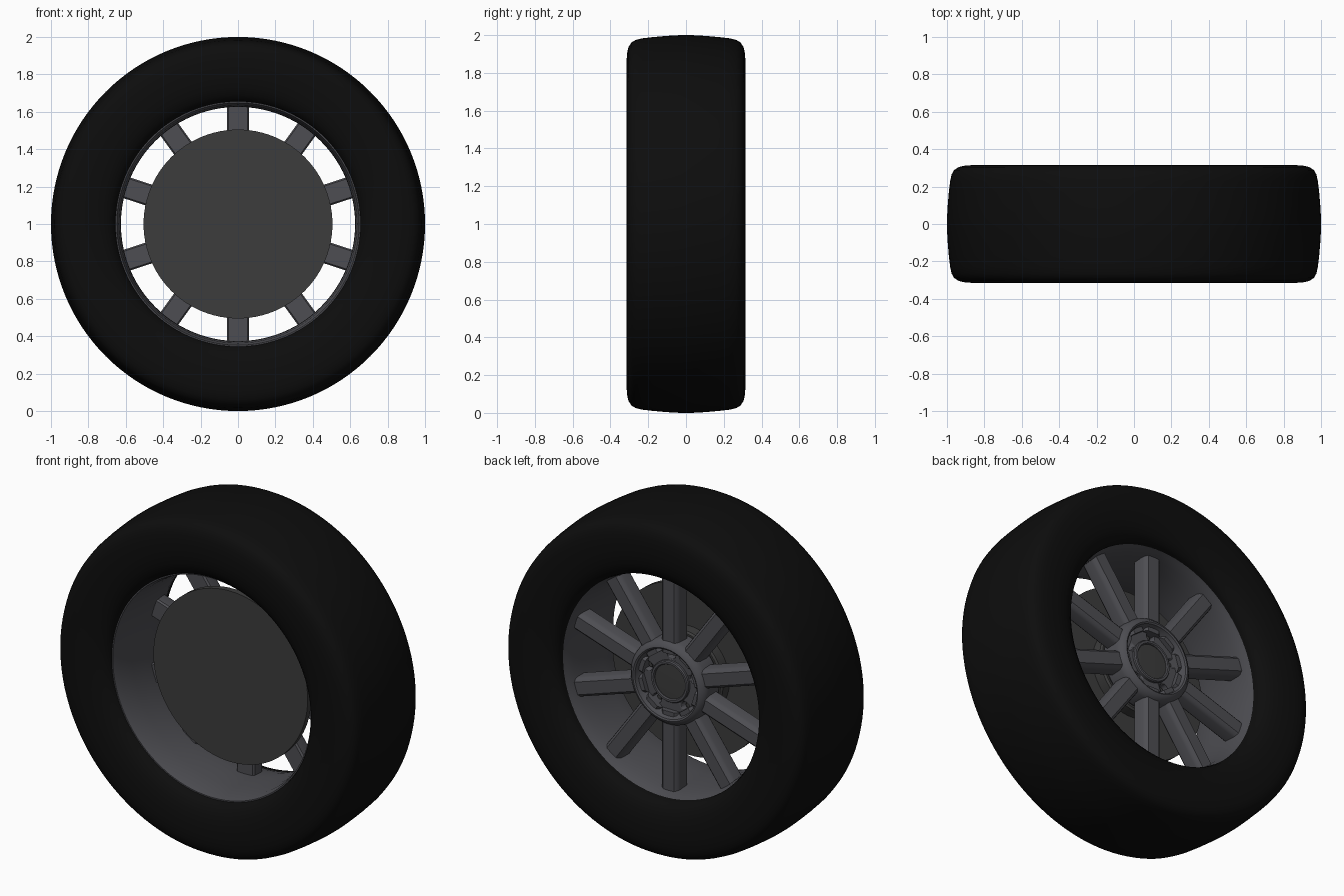
import bpy, bmesh, math
from mathutils import Matrix, Vector

if "Cube" in bpy.data.objects:
    bpy.data.objects.remove(bpy.data.objects["Cube"])

CENTRE = Vector((0, 0, 1))


def material(name, rgb):
    m = bpy.data.materials.new(name)
    m.diffuse_color = (*rgb, 1)
    m.use_nodes = True
    m.node_tree.nodes["Principled BSDF"].inputs["Base Color"].default_value = m.diffuse_color
    return m


RUBBER = material("rubber", (0.004, 0.004, 0.004))
ALLOY = material("alloy", (0.075, 0.075, 0.085))
STEEL = material("dark_steel", (0.045, 0.045, 0.045))


def finish(name, bm, mat, angle=35):
    bmesh.ops.remove_doubles(bm, verts=bm.verts, dist=1e-5)
    bmesh.ops.recalc_face_normals(bm, faces=bm.faces)
    mesh = bpy.data.meshes.new(name)
    bm.to_mesh(mesh)
    bm.free()
    ob = bpy.data.objects.new(name, mesh)
    bpy.context.collection.objects.link(ob)
    mesh.materials.append(mat)
    bpy.ops.object.select_all(action='DESELECT')
    ob.select_set(True)
    bpy.context.view_layer.objects.active = ob
    bpy.ops.object.shade_smooth_by_angle(angle=math.radians(angle))
    return ob


def lathe(bm, profile, steps=96, offset=(0, 0), closed=False):
    """Spin (radius, y) points round the y axis through the wheel centre."""
    pts = [Vector((r + 0.0, y, 0)) for r, y in profile]
    if closed:
        pts.append(pts[0].copy())
    rings = []
    for i in range(steps):
        a = 2 * math.pi * i / steps
        rings.append([bm.verts.new(CENTRE + Vector((offset[0] + p.x * math.cos(a), p.y,
                                                    offset[1] + p.x * math.sin(a)))) for p in pts])
    for i in range(steps):
        a, b = rings[i], rings[(i + 1) % steps]
        for j in range(len(pts) - 1):
            bm.faces.new((a[j], a[j + 1], b[j + 1], b[j]))
    # collapse leftover slivers on the axis
    bmesh.ops.dissolve_degenerate(bm, dist=1e-5, edges=bm.edges)


def turned(name, profile, mat, closed=False, angle=35, steps=96):
    bm = bmesh.new()
    lathe(bm, profile, steps, closed=closed)
    return finish(name, bm, mat, angle)


# Tyre: half section mirrored across the centre plane
half = [(0.652, 0.235), (0.662, 0.262), (0.69, 0.285), (0.73, 0.302), (0.79, 0.312),
        (0.86, 0.315), (0.905, 0.312), (0.938, 0.304), (0.962, 0.288), (0.975, 0.265),
        (0.983, 0.23), (0.99, 0.17), (0.996, 0.10), (1.0, 0.03)]
turned("tyre", [(r, -y) for r, y in half] + [(r, y) for r, y in reversed(half)],
       RUBBER, closed=True, angle=60, steps=128)

# Rim barrel with a flared lip on the spoke side
turned("rim", [(0.655, -0.245), (0.648, -0.245), (0.636, -0.20), (0.628, -0.10), (0.626, 0.0),
               (0.628, 0.08), (0.634, 0.15), (0.645, 0.20), (0.658, 0.235), (0.662, 0.252),
               (0.669, 0.258), (0.678, 0.252), (0.678, 0.235), (0.66, 0.20), (0.65, 0.10),
               (0.65, -0.20)], ALLOY, closed=True)

# Ten chamfered spokes
section = [(-0.058, 0.075), (-0.05, 0.065), (0.05, 0.065), (0.058, 0.075),
           (0.056, 0.135), (0.05, 0.152), (0.036, 0.165),
           (-0.036, 0.165), (-0.05, 0.152), (-0.056, 0.135)]
bm = bmesh.new()
for k in range(10):
    turn = Matrix.Translation(CENTRE) @ Matrix.Rotation(k * math.tau / 10, 4, 'Y')
    ends = [[bm.verts.new(turn @ Vector((x, y, r))) for x, y in section] for r in (0.17, 0.638)]
    for e in ends:
        bm.faces.new(e)
    n = len(section)
    for i in range(n):
        j = (i + 1) % n
        bm.faces.new((ends[0][i], ends[0][j], ends[1][j], ends[1][i]))
finish("spokes", bm, ALLOY)

# Hub: raised rounded ring around a recessed face
hub = turned("hub", [(0, 0.03), (0.235, 0.03), (0.25, 0.05), (0.25, 0.145), (0.243, 0.168),
                     (0.225, 0.188), (0.212, 0.193), (0.203, 0.188), (0.192, 0.15),
                     (0.182, 0.137), (0, 0.137)], ALLOY)

# Five lug holes cut in the hub, each with a bolt head
lug_spots = [(0.158 * math.cos(a), 0.158 * math.sin(a))
             for a in (math.pi / 2 + k * math.tau / 5 for k in range(5))]
bm = bmesh.new()
for s in lug_spots:
    lathe(bm, [(0, 0.085), (0.028, 0.085), (0.028, 0.25), (0, 0.25)], 20, s)
cutter = finish("lug_hole_cutter", bm, ALLOY)
cutter.hide_render = True
cutter.display_type = 'WIRE'
cut = hub.modifiers.new("lug_holes", 'BOOLEAN')
cut.operation = 'DIFFERENCE'
cut.object = cutter

bm = bmesh.new()
for s in lug_spots:
    lathe(bm, [(0, 0.08), (0.018, 0.08), (0.018, 0.11), (0.014, 0.115), (0, 0.115)], 6, s)
finish("lug_bolts", bm, STEEL)

# Centre ring and cap
turned("centre_ring", [(0.122, 0.13), (0.122, 0.15), (0.117, 0.157), (0.105, 0.157),
                       (0.1, 0.15), (0.1, 0.13)], ALLOY, closed=True, steps=64)
turned("centre_cap", [(0, 0.13), (0.101, 0.13), (0.101, 0.146), (0, 0.149)], STEEL, steps=64)

# Brake disc and its mounting boss
turned("brake_disc", [(0, -0.07), (0.505, -0.07), (0.505, -0.035), (0, -0.035)], STEEL)
turned("disc_boss", [(0, -0.04), (0.26, -0.04), (0.26, 0.025), (0.25, 0.035), (0, 0.035)], STEEL)
